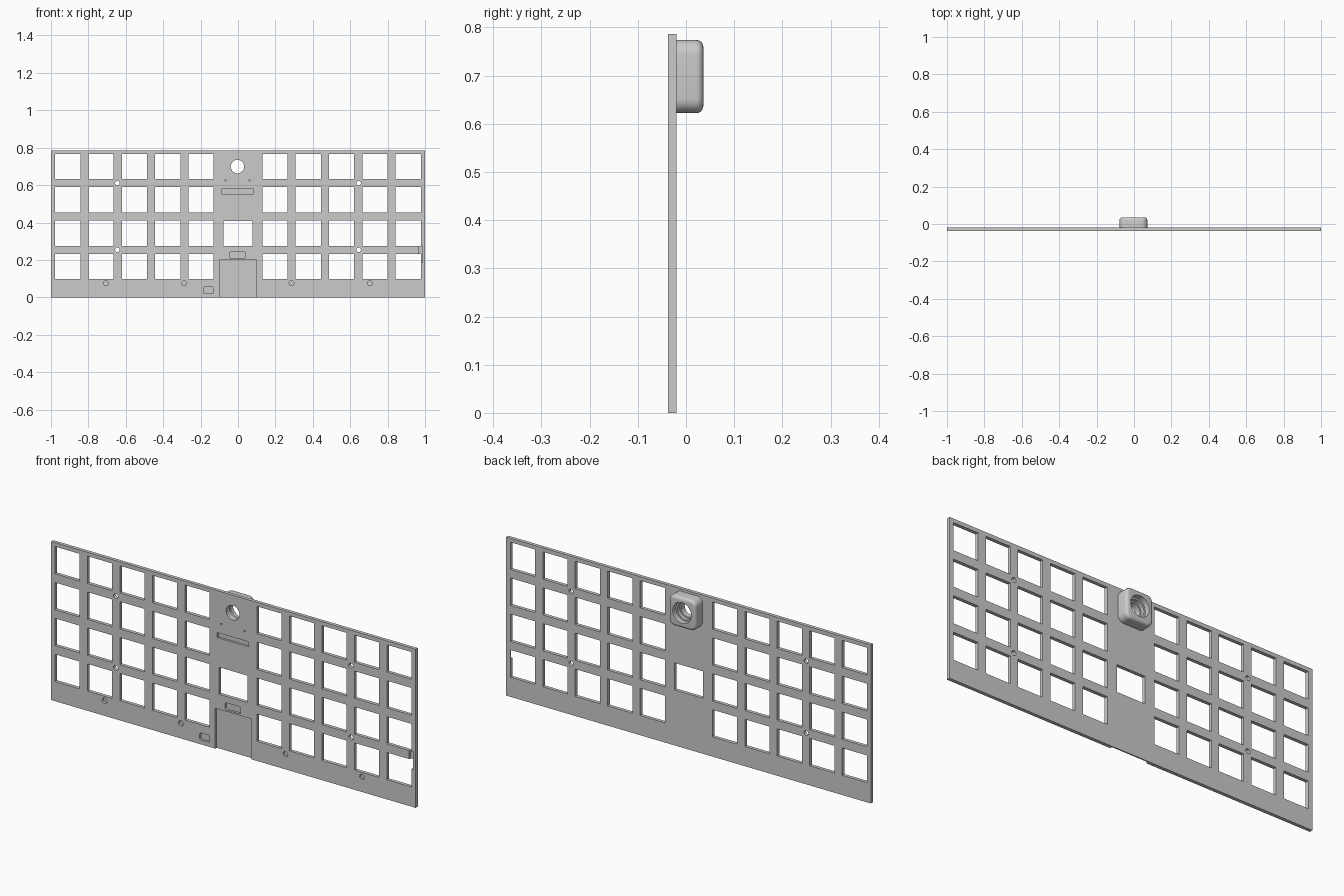
import bpy, bmesh, math
from mathutils import Matrix, Vector

if "Cube" in bpy.data.objects:
    bpy.data.objects.remove(bpy.data.objects["Cube"], do_unlink=True)

FRONT, BACK, REAR = -0.037, -0.020, 0.036   # plate front, plate back, housing rear
HEIGHT, PITCH, KEY = 0.786, 0.178, 0.135

grey = bpy.data.materials.new("plain grey")
grey.use_nodes = True
grey.diffuse_color = (0.6, 0.6, 0.6, 1)
grey.node_tree.nodes["Principled BSDF"].inputs["Base Color"].default_value = (0.6, 0.6, 0.6, 1)


def box(bm, x0, x1, y0, y1, z0, z1, corner=0):
    size = Vector((x1 - x0, y1 - y0, z1 - z0))
    mid = Vector((x0 + x1, y0 + y1, z0 + z1)) / 2
    made = bmesh.ops.create_cube(bm, size=1, matrix=Matrix.Translation(mid) @ Matrix.Diagonal((*size, 1)))
    if corner:
        edges = {e for v in made["verts"] for e in v.link_edges
                 if abs(e.verts[0].co.y - e.verts[1].co.y) > 1e-5}
        bmesh.ops.bevel(bm, geom=list(edges), offset=corner, segments=6, profile=0.5, affect="EDGES")


def rod(bm, x, z, radius, y0, y1, sides=32):
    place = Matrix.Translation((x, (y0 + y1) / 2, z)) @ Matrix.Rotation(math.pi / 2, 4, "X")
    bmesh.ops.create_cone(bm, cap_ends=True, segments=sides, radius1=radius, radius2=radius,
                          depth=y1 - y0, matrix=place)


def make(name, bm):
    bmesh.ops.recalc_face_normals(bm, faces=bm.faces)
    mesh = bpy.data.meshes.new(name)
    bm.to_mesh(mesh)
    bm.free()
    mesh.materials.append(grey)
    obj = bpy.data.objects.new(name, mesh)
    bpy.context.collection.objects.link(obj)
    return obj


def cut(target, name, bm):
    cutter = make(name, bm)
    mod = target.modifiers.new(name, "BOOLEAN")
    mod.operation, mod.solver, mod.object = "DIFFERENCE", "EXACT", cutter
    bpy.context.view_layer.objects.active = target
    bpy.ops.object.modifier_apply(modifier=name)
    bpy.data.objects.remove(cutter, do_unlink=True)


def smooth(obj):
    bpy.ops.object.select_all(action="DESELECT")
    obj.select_set(True)
    bpy.context.view_layer.objects.active = obj
    bpy.ops.object.shade_smooth_by_angle(angle=math.radians(30))


# Flat plate
bm = bmesh.new()
box(bm, -1, 1, FRONT, BACK, 0, HEIGHT)
plate = make("plate", bm)

# Openings that go right through: key windows, centre window, lens hole, screw holes
bm = bmesh.new()
lo, hi = FRONT - 0.02, BACK + 0.02
for side in (-1, 1):
    for row in range(4):
        z = 0.165 + row * PITCH
        for col in range(5):
            x = side * (0.198 + col * PITCH)
            box(bm, x - KEY / 2, x + KEY / 2, lo, hi, z - KEY / 2, z + KEY / 2)
    for z in (0.254, 0.61):
        rod(bm, side * 0.645, z, 0.012, lo, hi, 24)
box(bm, -0.078, 0.078, lo, hi, 0.275, 0.409)
rod(bm, -0.003, 0.699, 0.036, lo, hi, 48)
cut(plate, "through_cutter", bm)

# Shallow pockets in the front face
bm = bmesh.new()
floor = FRONT + 0.011
box(bm, -0.099, 0.099, lo, floor, -0.02, 0.2)
box(bm, -0.088, 0.083, lo, floor, 0.553, 0.578)
box(bm, -0.045, 0.040, lo, floor, 0.208, 0.243, 0.008)
box(bm, -0.184, -0.131, lo, floor, 0.021, 0.056, 0.006)
box(bm, 0.965, 0.987, lo, floor, 0.187, 0.275)
for x in (-0.706, -0.288, 0.286, 0.706):
    rod(bm, x, 0.075, 0.013, lo, floor, 24)
for x in (-0.066, 0.062):
    rod(bm, x, 0.626, 0.004, lo, floor, 12)
cut(plate, "pocket_cutter", bm)
smooth(plate)

# Rounded housing on the back, with a stepped bore
bm = bmesh.new()
box(bm, -0.077, 0.071, BACK, REAR, 0.622, 0.774, 0.03)
rim = [e for e in bm.edges if all(abs(v.co.y - REAR) < 1e-5 for v in e.verts)]
bmesh.ops.bevel(bm, geom=rim, offset=0.015, segments=5, profile=0.5, affect="EDGES")
housing = make("housing", bm)
for name, radius, start in (("bore", 0.036, BACK - 0.02), ("step", 0.043, -0.008), ("mouth", 0.051, 0.010)):
    bm = bmesh.new()
    rod(bm, -0.003, 0.699, radius, start, REAR + 0.02, 48)
    cut(housing, name + "_cutter", bm)
smooth(housing)
